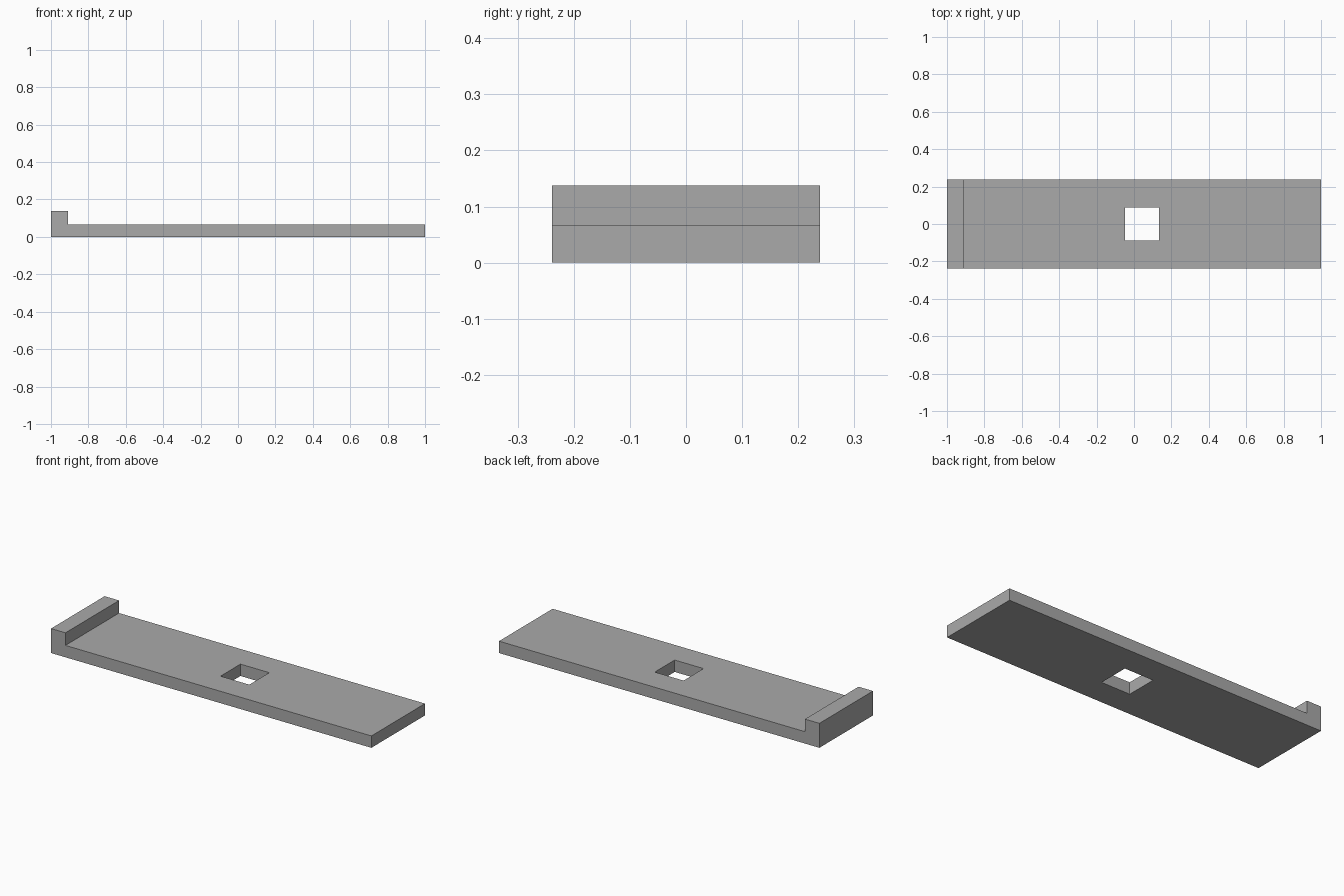
import bpy
import bmesh

cube = bpy.data.objects.get("Cube")
if cube:
    bpy.data.objects.remove(cube, do_unlink=True)

grey = bpy.data.materials.new("plain grey")
grey.use_nodes = True
colour = (0.4, 0.4, 0.4, 1)
grey.diffuse_color = colour
grey.node_tree.nodes["Principled BSDF"].inputs["Base Color"].default_value = colour


def extrude_y(name, profile, half_depth):
    """Solid made by sweeping an x-z profile along y."""
    bm = bmesh.new()
    face = bm.faces.new([bm.verts.new((x, -half_depth, z)) for x, z in profile])
    swept = bmesh.ops.extrude_face_region(bm, geom=[face])["geom"]
    verts = [v for v in swept if isinstance(v, bmesh.types.BMVert)]
    bmesh.ops.translate(bm, verts=verts, vec=(0, 2 * half_depth, 0))
    bmesh.ops.recalc_face_normals(bm, faces=bm.faces)
    mesh = bpy.data.meshes.new(name)
    bm.to_mesh(mesh)
    bm.free()
    mesh.materials.append(grey)
    obj = bpy.data.objects.new(name, mesh)
    bpy.context.collection.objects.link(obj)
    return obj


# Flat plate with a raised lip at one end
lip_x, plate_z, lip_z = -0.91, 0.067, 0.138
plate = extrude_y("lipped_plate", [(-1, 0), (1, 0), (1, plate_z), (lip_x, plate_z),
                                   (lip_x, lip_z), (-1, lip_z)], 0.239)

# Square through-hole
left, right = -0.047, 0.133
cutter = extrude_y("hole_cutter", [(left, -0.1), (right, -0.1),
                                   (right, 0.2), (left, 0.2)], 0.089)
cutter.hide_render = True
cutter.hide_viewport = True
cutter.display_type = 'WIRE'

hole = plate.modifiers.new("square_hole", 'BOOLEAN')
hole.operation = 'DIFFERENCE'
hole.solver = 'EXACT'
hole.object = cutter
